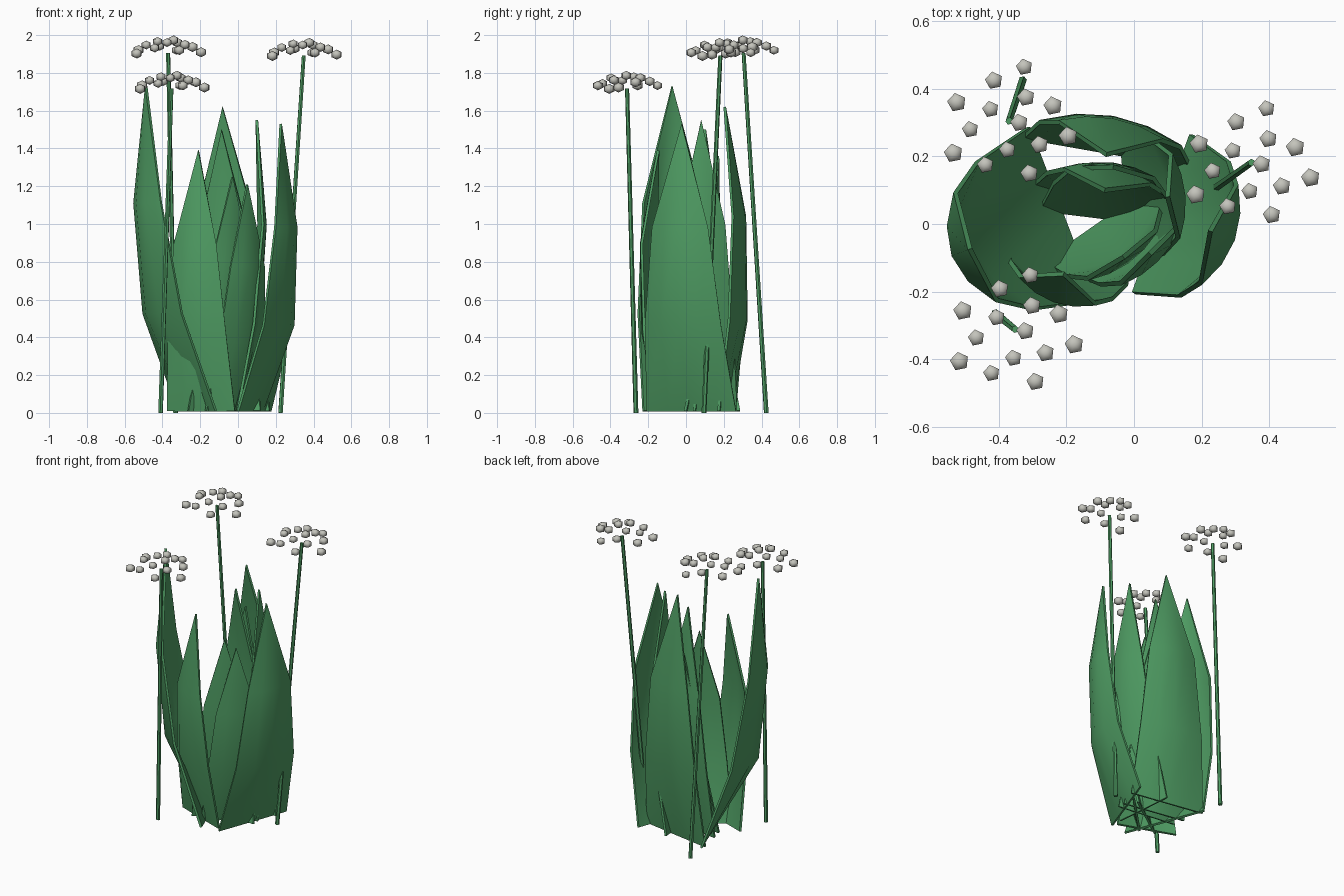
import bpy, bmesh, math
from mathutils import Vector, Matrix

cube = bpy.data.objects.get("Cube")
if cube:
    bpy.data.objects.remove(cube, do_unlink=True)


def material(name, color):
    mat = bpy.data.materials.new(name)
    mat.use_nodes = True
    mat.diffuse_color = color
    mat.node_tree.nodes["Principled BSDF"].inputs["Base Color"].default_value = color
    return mat


GREEN = material("leaf green", (0.078, 0.335, 0.125, 1))
GREY = material("blossom grey", (0.55, 0.55, 0.5, 1))


def finish(bm, name, mat):
    bmesh.ops.recalc_face_normals(bm, faces=bm.faces)
    mesh = bpy.data.meshes.new(name)
    bm.to_mesh(mesh)
    bm.free()
    mesh.materials.append(mat)
    obj = bpy.data.objects.new(name, mesh)
    bpy.context.collection.objects.link(obj)
    bpy.ops.object.select_all(action="DESELECT")
    obj.select_set(True)
    bpy.context.view_layer.objects.active = obj
    return obj


# Rows up a leaf: height, width and bulge as fractions; the foot is straight
ROWS = [(0, 1, 0), (0.3, 0.85, 1), (0.64, 0.62, 0.65)]
ACROSS = (-1, -0.5, 0, 0.5, 1)


def leaf(name, x, y, angle, height, half_width, leans, bulge):
    """leans: how far the middle, shoulder and tip sit out from the foot."""
    a = math.radians(angle)
    out = Vector((math.cos(a), math.sin(a), 0))
    side = Vector((-out.y, out.x, 0))
    base = Vector((x, y, 0.01))
    up = Vector((0, 0, height - 0.01))
    bm = bmesh.new()
    rows = []
    for (h, w, b), lean in zip(ROWS, (0, *leans)):
        rows.append([bm.verts.new(base + up * h + side * (u * w * half_width)
                                  + out * (lean + b * bulge * (1 - u * u)))
                     for u in ACROSS])
    tip = bm.verts.new(base + up + out * leans[2])
    for low, high in zip(rows, rows[1:]):
        for i in range(len(ACROSS) - 1):
            bm.faces.new((low[i], low[i + 1], high[i + 1], high[i]))
    for i in range(len(ACROSS) - 1):
        bm.faces.new((rows[-1][i], rows[-1][i + 1], tip))
    obj = finish(bm, name, GREEN)
    thick = obj.modifiers.new("thickness", "SOLIDIFY")
    thick.thickness = 0.014
    thick.offset = 0
    bpy.ops.object.modifier_apply(modifier=thick.name)
    bpy.ops.object.shade_smooth_by_angle(angle=math.radians(40))


# Outer leaves
leaf("left_outer_leaf", -0.215, 0.03, 201, 1.73, 0.275, (0.177, 0.27, 0.29), 0.11)
leaf("right_outer_leaf", 0.085, 0.03, -20, 1.53, 0.25, (0.13, 0.175, 0.15), 0.07)
leaf("back_outer_leaf", -0.08, 0.215, 80, 1.62, 0.25, (0.05, 0.06, -0.01), 0.05)
leaf("front_outer_leaf", -0.195, -0.11, -110, 1.39, 0.19, (0.06, 0.09, 0.04), 0.05)
# Inner leaves
leaf("inner_back_leaf", -0.09, 0.08, 80, 1.50, 0.21, (0.04, 0.06, 0.02), 0.05)
leaf("inner_middle_leaf", -0.08, 0.02, 83, 1.36, 0.20, (0.08, 0.13, 0.15), 0.04)
leaf("inner_side_leaf", -0.02, 0.07, 5, 1.55, 0.20, (0.09, 0.14, 0.12), 0.04)
leaf("inner_front_leaf", -0.10, 0.0, -55, 1.25, 0.20, (0.07, 0.11, 0.12), 0.04)
leaf("inner_small_leaf", -0.03, -0.01, -45, 1.21, 0.20, (0.07, 0.11, 0.11), 0.04)

# Blossom positions around the top of a stem
BUDS = [(0.045, 0.16), (-0.045, 0.12), (-0.155, 0.055), (-0.055, 0.035),
        (0.05, 0.07), (0.13, 0.045), (-0.115, -0.025), (0.03, -0.005),
        (-0.165, -0.095), (-0.005, -0.085), (0.09, -0.07), (0.175, -0.045),
        (-0.07, -0.13), (0.06, -0.155)]


def flower(name, foot, top):
    foot, top = Vector(foot), Vector(top)
    axis = top - foot
    # Stem
    bm = bmesh.new()
    turn = axis.to_track_quat("Z", "Y").to_matrix().to_4x4()
    bmesh.ops.create_cone(bm, cap_ends=True, segments=6, radius1=0.013,
                          radius2=0.011, depth=axis.length,
                          matrix=Matrix.Translation((foot + top) / 2) @ turn)
    finish(bm, name + "_stem", GREEN)
    # Domed cluster of small rounded blossoms
    bm = bmesh.new()
    for i, (x, y) in enumerate(BUDS):
        z = 0.07 - 2 * (x * x + y * y)
        spot = Matrix.Translation(top + Vector((x, y, z)))
        shape = Matrix.Rotation(0.2, 4, "Z") @ Matrix.Diagonal((1, 1, 0.8, 1))
        bmesh.ops.create_uvsphere(bm, u_segments=5, v_segments=3,
                                  radius=0.029 + 0.002 * (i % 3),
                                  matrix=spot @ shape)
    finish(bm, name + "_blossoms", GREY)
    bpy.ops.object.shade_smooth()


flower("back", (-0.33, 0.425, 0), (-0.37, 0.305, 1.905))
flower("right", (0.225, 0.095, 0), (0.348, 0.182, 1.892))
flower("front", (-0.41, -0.265, 0), (-0.352, -0.312, 1.718))
